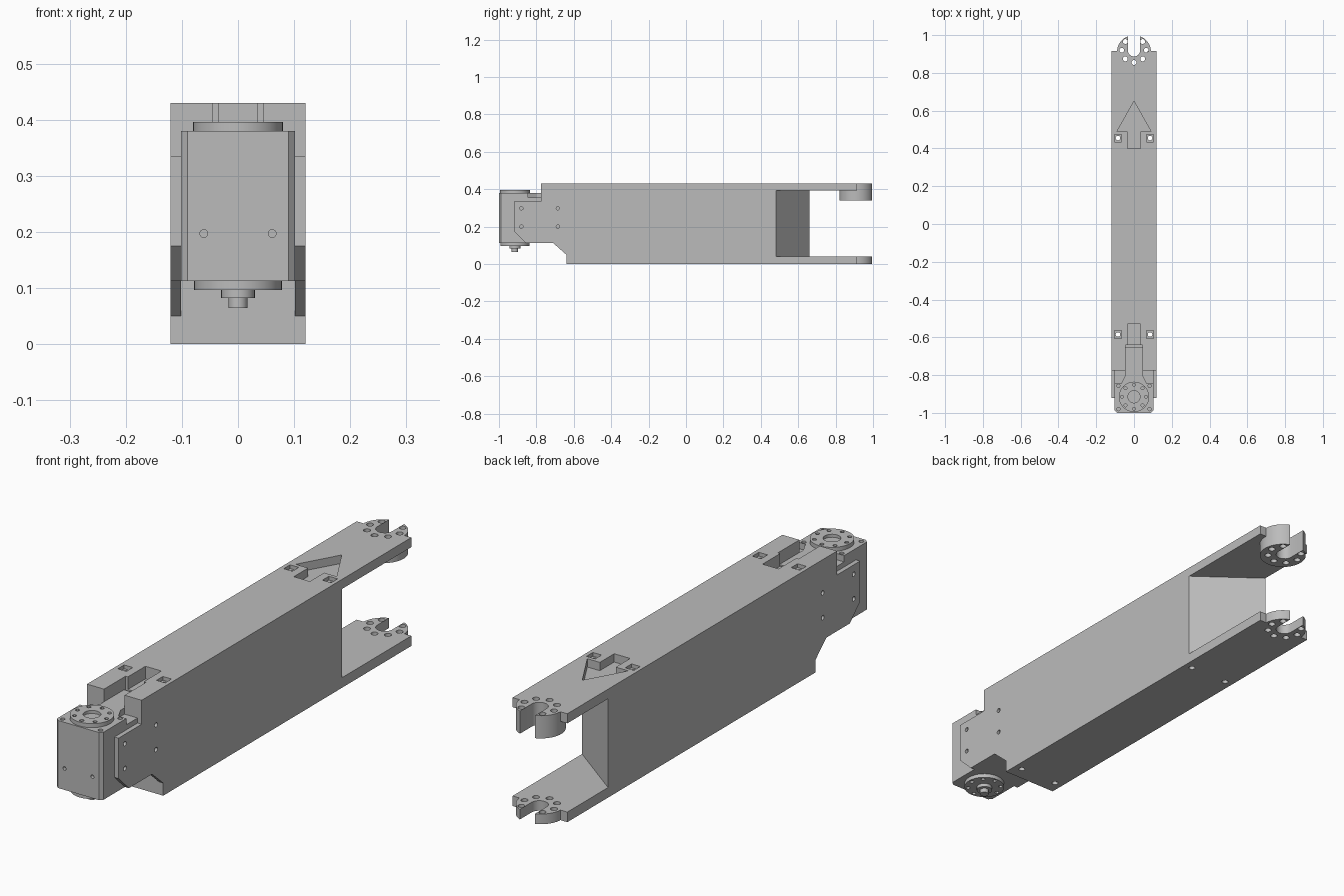
import bpy, bmesh, math
from mathutils import Vector

if "Cube" in bpy.data.objects:
    bpy.data.objects.remove(bpy.data.objects["Cube"])

metal = bpy.data.materials.new("plain grey")
metal.use_nodes = True
grey = (0.5, 0.5, 0.5, 1)
metal.diffuse_color = grey
metal.node_tree.nodes["Principled BSDF"].inputs["Base Color"].default_value = grey


def prism(name, pts, lo, hi, axis="z"):
    """Extrude a flat outline: (x, y) along z, (y, z) along x or (x, z) along y."""
    place = {"z": lambda a, b, c: (a, b, c),
             "x": lambda a, b, c: (c, a, b),
             "y": lambda a, b, c: (a, c, b)}[axis]
    bm = bmesh.new()
    face = bm.faces.new([bm.verts.new(place(a, b, lo)) for a, b in pts])
    ext = bmesh.ops.extrude_face_region(bm, geom=[face])
    moved = [g for g in ext["geom"] if isinstance(g, bmesh.types.BMVert)]
    bmesh.ops.translate(bm, verts=moved, vec=Vector(place(0, 0, hi - lo)))
    bmesh.ops.recalc_face_normals(bm, faces=bm.faces)
    mesh = bpy.data.meshes.new(name)
    bm.to_mesh(mesh)
    bm.free()
    mesh.materials.append(metal)
    obj = bpy.data.objects.new(name, mesh)
    bpy.context.collection.objects.link(obj)
    return obj


def rect(a0, a1, b0, b1):
    return [(a0, b0), (a1, b0), (a1, b1), (a0, b1)]


def circle(a, b, r, n=20):
    return [(a + r * math.cos(math.tau * i / n), b + r * math.sin(math.tau * i / n))
            for i in range(n)]


def combine(obj, tool, mode="DIFFERENCE"):
    """Apply one boolean and throw the tool away."""
    mod = obj.modifiers.new(mode, "BOOLEAN")
    mod.operation, mod.solver, mod.object = mode, "EXACT", tool
    graph = bpy.context.evaluated_depsgraph_get()
    mesh = bpy.data.meshes.new_from_object(obj.evaluated_get(graph))
    obj.modifiers.clear()
    obj.data = mesh
    bpy.data.objects.remove(tool)


def cut(obj, pts, lo, hi, axis="z"):
    combine(obj, prism("cutter", pts, lo, hi, axis))


def add(obj, pts, lo, hi, axis="z"):
    combine(obj, prism("addition", pts, lo, hi, axis), "UNION")


# Arm housing from its side outline
side = [(-.64, 0), (.915, 0), (.915, .43), (-.775, .43), (-.775, .335), (-.92, .335),
        (-.92, .175), (-.855, .112), (-.71, .112), (-.64, .05)]
housing = prism("arm_housing", side, -.12, .12, "x")

# Fork opening with its slanted end wall
cut(housing, [(.13, .4725), (-.13, .6675), (-.13, 1.1), (.13, 1.1)], .04, .392)

# Room for the motor between the cheeks
cut(housing, rect(-.102, .102, -1, -.775), -.1, .6)
cut(housing, rect(-.102, .102, -.8, -.64), -.1, .112)

# Rounded fork tips, with the thick boss under the upper one
fork_y, bolt_y = .91, .92
add(housing, circle(0, fork_y, .09, 48), .34, .43)
add(housing, circle(0, fork_y, .09, 48), 0, .04)
slot = [(.033, 1.1), (-.033, 1.1)] + [
    (.033 * math.cos(math.pi * (1 + i / 12)), bolt_y + .033 * math.sin(math.pi * (1 + i / 12)))
    for i in range(13)]
cut(housing, slot, -.1, .6)
for i in range(-3, 4):
    ang = math.radians(-90 + 45 * i)
    cut(housing, circle(.065 * math.cos(ang), bolt_y + .065 * math.sin(ang), .013), -.1, .6)

# Arrow pocket, cable channel and cable pocket in the top
cut(housing, [(-.035, .4), (.035, .4), (.035, .49), (.09, .49), (0, .65), (-.09, .49),
              (-.035, .49)], .397, .6)
cut(housing, rect(-.045, .045, -.8, -.64), .365, .6)
cut(housing, rect(-.035, .035, -.65, -.53), .38, .6)

# Square bolt pockets with through holes, and side screw holes
for sx in (-1, 1):
    for y in (-.585, .455):
        cut(housing, rect(sx * .085 - .019, sx * .085 + .019, y - .02, y + .02), .415, .6)
        cut(housing, circle(sx * .085, y, .012), -.1, .6)
    for y in (-.88, -.685):
        for z in (.2, .298):
            cut(housing, circle(y, z, .009, 16), min(sx * .1, sx * .2), max(sx * .1, sx * .2), "x")

# Bracket and cable neck joining the motor to the housing
prism("motor_bracket", rect(-.102, .102, -.86, -.77), .112, .355)
prism("cable_neck", [(-.07, -.85), (.07, -.85), (.045, -.8), (.045, -.65), (-.045, -.65),
                     (-.045, -.8)], .35, .38)

# Motor block with chamfered front corners
motor_y = -.915
motor = prism("motor_block", [(-.09, -1), (.09, -1), (.102, -.988), (.102, -.845),
                              (-.102, -.845), (-.102, -.988)], .112, .38)
for sx in (-1, 1):
    cut(motor, circle(sx * .061, .197, .007, 16), -1.1, -.975, "y")
    for y in (-.98, -.857):
        cut(motor, circle(sx * .083, y, .009, 16), .365, .5)

# Motor flanges with bolt rings, and the stepped shaft below
top_flange = prism("top_flange", circle(0, motor_y, .08, 48), .375, .396)
bottom_flange = prism("bottom_flange", circle(0, motor_y, .078, 48), .096, .115)
cut(top_flange, circle(0, motor_y, .032, 32), .384, .5)
for i in range(8):
    a = math.tau * i / 8
    spot = circle(.064 * math.cos(a), motor_y + .064 * math.sin(a), .008, 12)
    cut(top_flange, spot, .386, .5)
    cut(bottom_flange, spot, 0, .104)
hub = prism("shaft_hub", circle(0, motor_y, .03, 32), .082, .1)
tip = prism("shaft_tip", circle(0, motor_y, .017, 24), .064, .085)

# Round edges shaded smooth, corners kept sharp
for obj in (housing, motor, top_flange, bottom_flange, hub, tip):
    bpy.ops.object.select_all(action="DESELECT")
    obj.select_set(True)
    bpy.context.view_layer.objects.active = obj
    bpy.ops.object.shade_smooth_by_angle(angle=math.radians(30))
